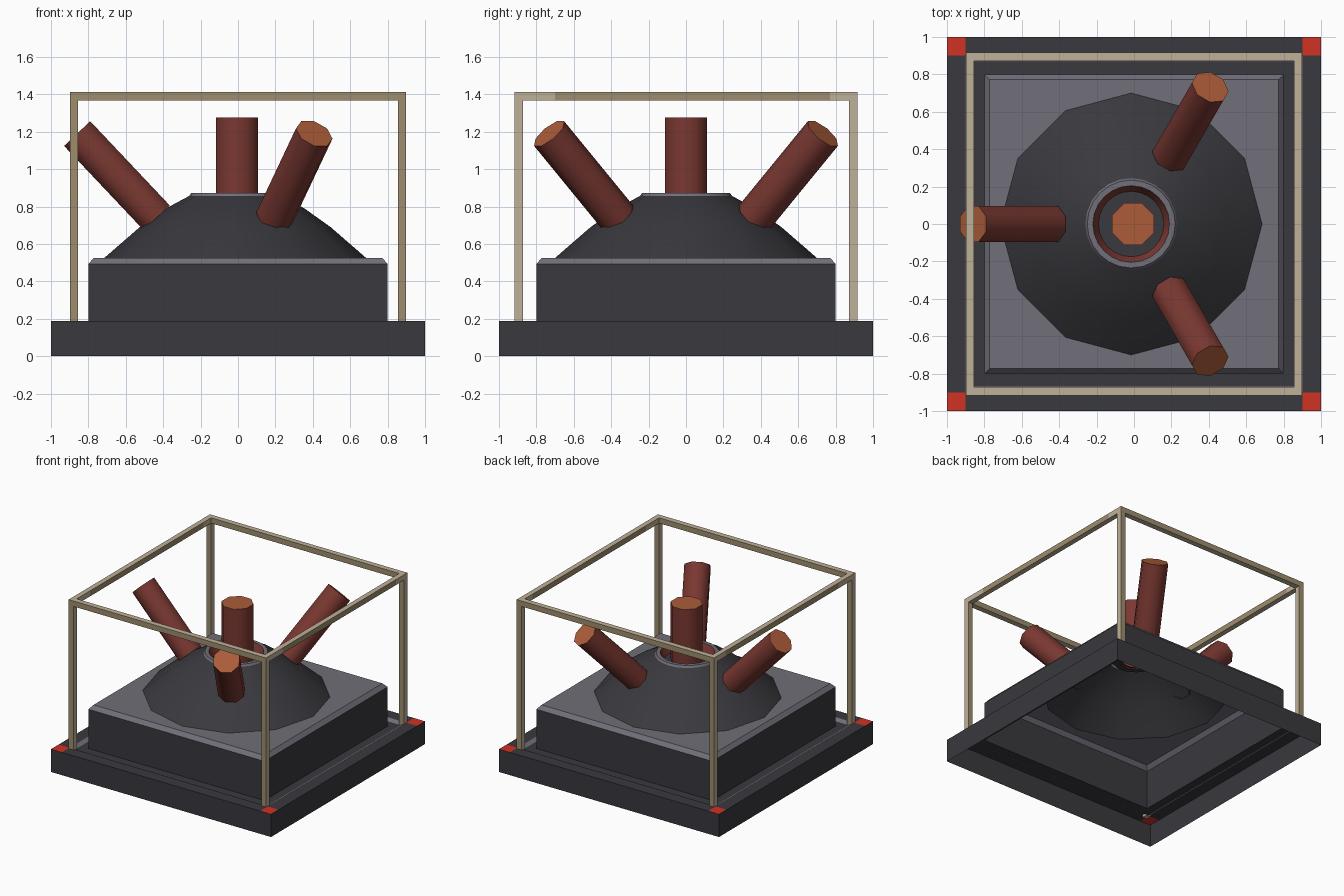
import bpy, bmesh, math
from mathutils import Vector, Matrix

if "Cube" in bpy.data.objects:
    bpy.data.objects.remove(bpy.data.objects["Cube"])

CX = -0.015  # the dome sits slightly left of centre


def lin(c):
    c /= 255
    return c / 12.92 if c <= 0.04045 else ((c + 0.055) / 1.055) ** 2.4


def material(name, r, g, b):
    m = bpy.data.materials.new(name)
    m.diffuse_color = (lin(r), lin(g), lin(b), 1)
    m.use_nodes = True
    m.node_tree.nodes["Principled BSDF"].inputs["Base Color"].default_value = m.diffuse_color
    return m


DARK = material("dark grey", 57, 57, 62)
GREY = material("mid grey", 113, 110, 120)
RED = material("bright red", 208, 50, 36)
TUBE = material("brown red", 122, 56, 49)
CAP = material("orange brown", 172, 92, 57)
TAN = material("light tan", 190, 177, 152)
TAN2 = material("dark tan", 157, 141, 109)


def finish(bm, name, mats, smooth=0):
    me = bpy.data.meshes.new(name)
    bm.to_mesh(me)
    bm.free()
    for m in mats:
        me.materials.append(m)
    ob = bpy.data.objects.new(name, me)
    bpy.context.collection.objects.link(ob)
    if smooth:
        bpy.ops.object.select_all(action='DESELECT')
        ob.select_set(True)
        bpy.context.view_layer.objects.active = ob
        bpy.ops.object.shade_smooth_by_angle(angle=math.radians(smooth))
    return ob


def loft(bm, n, profile, phase=0, cx=0, cap_mat=None):
    """Rings of n points through (radius, z, material of the band above)."""
    rings = []
    for r, z, _ in profile:
        rings.append([bm.verts.new((cx + r * math.cos(phase + math.tau * i / n),
                                    r * math.sin(phase + math.tau * i / n), z))
                      for i in range(n)])
    for k in range(len(rings) - 1):
        a, b = rings[k], rings[k + 1]
        for i in range(n):
            j = (i + 1) % n
            bm.faces.new((a[i], a[j], b[j], b[i])).material_index = profile[k][2]
    if cap_mat is not None:
        bm.faces.new(rings[-1]).material_index = cap_mat
    return rings


def square(bm, profile):
    s = math.sqrt(2)
    return loft(bm, 4, [(h * s, z, m) for h, z, m in profile], math.pi / 4)


# base: open-bottomed skirt with a flat rim and red corners
bm = bmesh.new()
square(bm, [(1, 0, 0), (1, 0.187, 0)])
xs = [-1, -0.9, 0.9, 1]
for i in range(3):
    for j in range(3):
        if (i, j) != (1, 1):
            f = bm.faces.new([bm.verts.new((x, y, 0.187)) for x, y in (
                (xs[i], xs[j]), (xs[i + 1], xs[j]),
                (xs[i + 1], xs[j + 1]), (xs[i], xs[j + 1]))])
            f.material_index = 1 if i != 1 and j != 1 else 0
# groove inside the rim
square(bm, [(0.9, 0.187, 2), (0.87, 0.17, 0), (0.8, 0.17, 0)])
bmesh.ops.remove_doubles(bm, verts=bm.verts, dist=1e-4)
finish(bm, "base_plate", [DARK, RED, GREY])

# raised square housing with grey chamfer and a top pierced by the dome
bm = bmesh.new()
rings = square(bm, [(0.8, 0.17, 0), (0.8, 0.492, 1), (0.772, 0.525, 1)])
hole = [bm.verts.new((CX + 0.7 * math.cos(math.tau * i / 12),
                      0.7 * math.sin(math.tau * i / 12), 0.525)) for i in range(12)]
edges = [bm.edges.new((hole[i], hole[(i + 1) % 12])) for i in range(12)]
edges += [bm.edges.get((rings[-1][i], rings[-1][(i + 1) % 4])) for i in range(4)]
res = bmesh.ops.triangle_fill(bm, edges=edges, use_beauty=True)
for f in res["geom"]:
    if isinstance(f, bmesh.types.BMFace):
        f.material_index = 1
        f.normal_update()
        if f.normal.z < 0:
            f.normal_flip()
finish(bm, "housing", [DARK, GREY])

# twelve-sided dome
bm = bmesh.new()
loft(bm, 12, [(0.7, 0.525, 0), (0.51, 0.69, 0), (0.37, 0.79, 0), (0.245, 0.857, 0)], 0, CX)
finish(bm, "dome", [DARK], 40)

# collar around the central tube: grey lip, red throat, dark floor
bm = bmesh.new()
loft(bm, 24, [(0.245, 0.857, 0), (0.235, 0.873, 0), (0.205, 0.873, 1),
              (0.175, 0.81, 2), (0.1, 0.81, 2)], 0, CX)
finish(bm, "collar", [GREY, TUBE, DARK], 35)


# tubes with orange ends
def tube(name, start, end, r):
    start, end = Vector(start), Vector(end)
    d = end - start
    bm = bmesh.new()
    loft(bm, 8, [(r, 0, 0), (r, d.length, 0)], math.pi / 8, 0, 1)
    rot = d.to_track_quat('Z', 'Y').to_matrix().to_4x4()
    bm.transform(Matrix.Translation(start) @ rot)
    return finish(bm, name, [TUBE, CAP], 50)


tube("centre_tube", (-0.005, 0, 0.8), (-0.005, 0, 1.275), 0.122)
for k, deg in enumerate((180, 60, -60)):
    c, s = math.cos(math.radians(deg)), math.sin(math.radians(deg))
    tube("side_tube_%d" % (k + 1), (CX + 0.42 * c, 0.42 * s, 0.74),
         (CX + 0.845 * c, 0.845 * s, 1.19), 0.104)


# open frame of thin posts and rails
def beam(name, lo, hi):
    lo, hi = Vector(lo), Vector(hi)
    bm = bmesh.new()
    bmesh.ops.create_cube(bm, size=1, matrix=Matrix.Translation((lo + hi) / 2)
                          @ Matrix.Diagonal((*(hi - lo), 1)))
    for y in (-0.7, 0.77):
        bmesh.ops.bisect_plane(bm, geom=bm.verts[:] + bm.edges[:] + bm.faces[:],
                               plane_co=(0, y, 0), plane_no=(0, 1, 0))
    for f in bm.faces:
        f.normal_update()
        n, c = f.normal, f.calc_center_median()
        side_rail = abs(n.x) > 0.5 and -0.7 < c.y < 0.77
        f.material_index = 1 if abs(n.y) > 0.5 or side_rail else 0
    finish(bm, name, [TAN, TAN2])


X0, X1, Y0, Y1, Z0, Z1 = 0.855, 0.897, 0.872, 0.917, 1.367, 1.412
for sx, side in ((-1, "left"), (1, "right")):
    xa, xb = sorted((sx * X0, sx * X1))
    beam(side + "_rail", (xa, -Y0, Z0), (xb, Y0, Z1))
    for sy, end in ((-1, "front"), (1, "back")):
        ya, yb = sorted((sy * Y0, sy * Y1))
        beam(end + "_" + side + "_post", (xa, ya, 0.165), (xb, yb, Z0))
for sy, end in ((-1, "front"), (1, "back")):
    ya, yb = sorted((sy * Y0, sy * Y1))
    beam(end + "_rail", (-X1, ya, Z0), (X1, yb, Z1))
